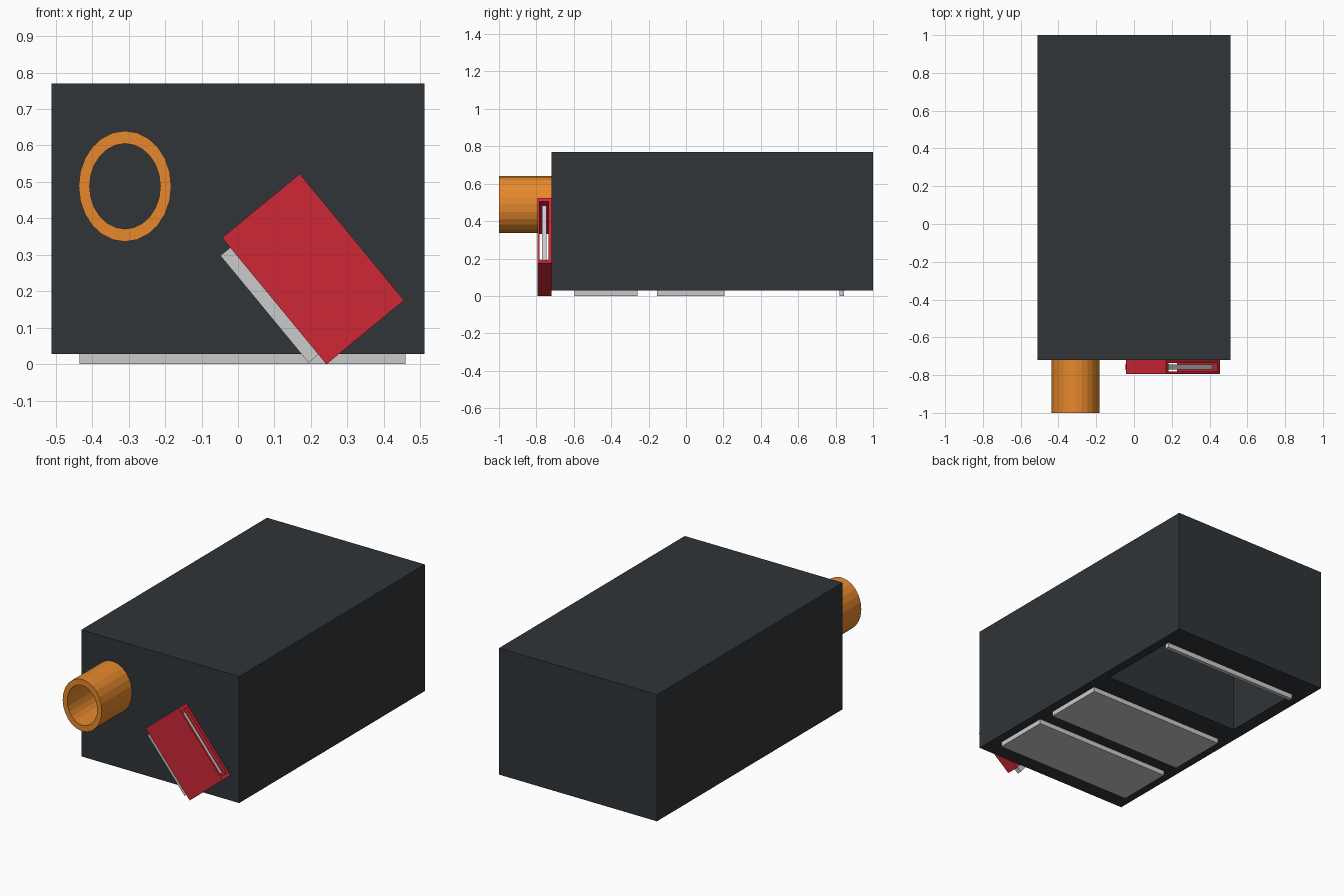
import bpy, bmesh
from math import radians, sin, cos, tau

if "Cube" in bpy.data.objects:
    bpy.data.objects.remove(bpy.data.objects["Cube"])


def material(name, color):
    m = bpy.data.materials.new(name)
    m.diffuse_color = (*color, 1)
    m.use_nodes = True
    m.node_tree.nodes["Principled BSDF"].inputs["Base Color"].default_value = m.diffuse_color
    return m


DARK = material("charcoal", (0.03, 0.035, 0.04))
ORANGE = material("orange", (0.80, 0.25, 0.025))
RED = material("red", (0.62, 0.02, 0.035))


def finish(bm, name, mat, loc=(0, 0, 0), rot=(0, 0, 0)):
    bmesh.ops.recalc_face_normals(bm, faces=bm.faces)
    mesh = bpy.data.meshes.new(name)
    bm.to_mesh(mesh)
    bm.free()
    ob = bpy.data.objects.new(name, mesh)
    ob.location, ob.rotation_euler = loc, rot
    if mat:
        mesh.materials.append(mat)
    bpy.context.collection.objects.link(ob)
    return ob


def box(name, lo, hi, mat=None, loc=(0, 0, 0), rot=(0, 0, 0)):
    bm = bmesh.new()
    bmesh.ops.create_cube(bm, size=1)
    for v in bm.verts:
        v.co = [(a + b) / 2 + c * (b - a) for a, b, c in zip(lo, hi, v.co)]
    return finish(bm, name, mat, loc, rot)


def tube(name, outer, inner, length, mat, loc, rot):
    """Open tube along local z between two matching 2D loops."""
    bm = bmesh.new()
    h = length / 2
    rings = [[bm.verts.new((x, y, z)) for x, y in pts]
             for pts, z in ((outer, -h), (outer, h), (inner, h), (inner, -h))]
    n = len(outer)
    for k in range(4):
        a, b = rings[k], rings[(k + 1) % 4]
        for i in range(n):
            j = (i + 1) % n
            bm.faces.new((a[i], a[j], b[j], b[i]))
    return finish(bm, name, mat, loc, rot)


def ellipse(rx, ry, n=24):
    return [(rx * cos(tau * i / n), ry * sin(tau * i / n)) for i in range(n)]


def rect(x, y0, y1):
    return [(-x, y0), (x, y0), (x, y1), (-x, y1)]


# main body with a deep compartment open at the bottom
body = box("body", (-0.512, -0.72, 0.028), (0.512, 1.0, 0.77), DARK)
cutter = box("compartment_cutter", (-0.435, 0.34, -0.1), (0.46, 0.845, 0.70), DARK)
cutter.hide_render = True
cut = body.modifiers.new("compartment", 'BOOLEAN')
cut.operation, cut.solver, cut.object = 'DIFFERENCE', 'EXACT', cutter
bpy.context.view_layer.objects.active = body
bpy.ops.object.modifier_apply(modifier=cut.name)
bpy.data.objects.remove(cutter)

# two closed doors underneath and one swung up into the compartment
for name, y0, y1, top in (("front_door", -0.595, -0.26, 0.03),
                          ("middle_door", -0.155, 0.205, 0.03),
                          ("open_door", 0.82, 0.844, 0.36)):
    box(name, (-0.435, y0, 0), (0.46, y1, top))

# oval pipe on the front
tube("pipe", ellipse(0.127, 0.152), ellipse(0.097, 0.117), 0.28, ORANGE,
     (-0.31, -0.86, 0.488), (radians(90), 0, 0))

# tilted sleeve with a plate sliding through it
tilt = (0, radians(50.5), 0)
spot = (0.206, -0.757, 0.261)
tube("sleeve", rect(0.225, -0.037, 0.037), rect(0.203, -0.025, 0.021), 0.276, RED, spot, tilt)
box("sliding_plate", (-0.19, -0.014, -0.173), (0.19, 0.012, 0.12), None, spot, tilt)
